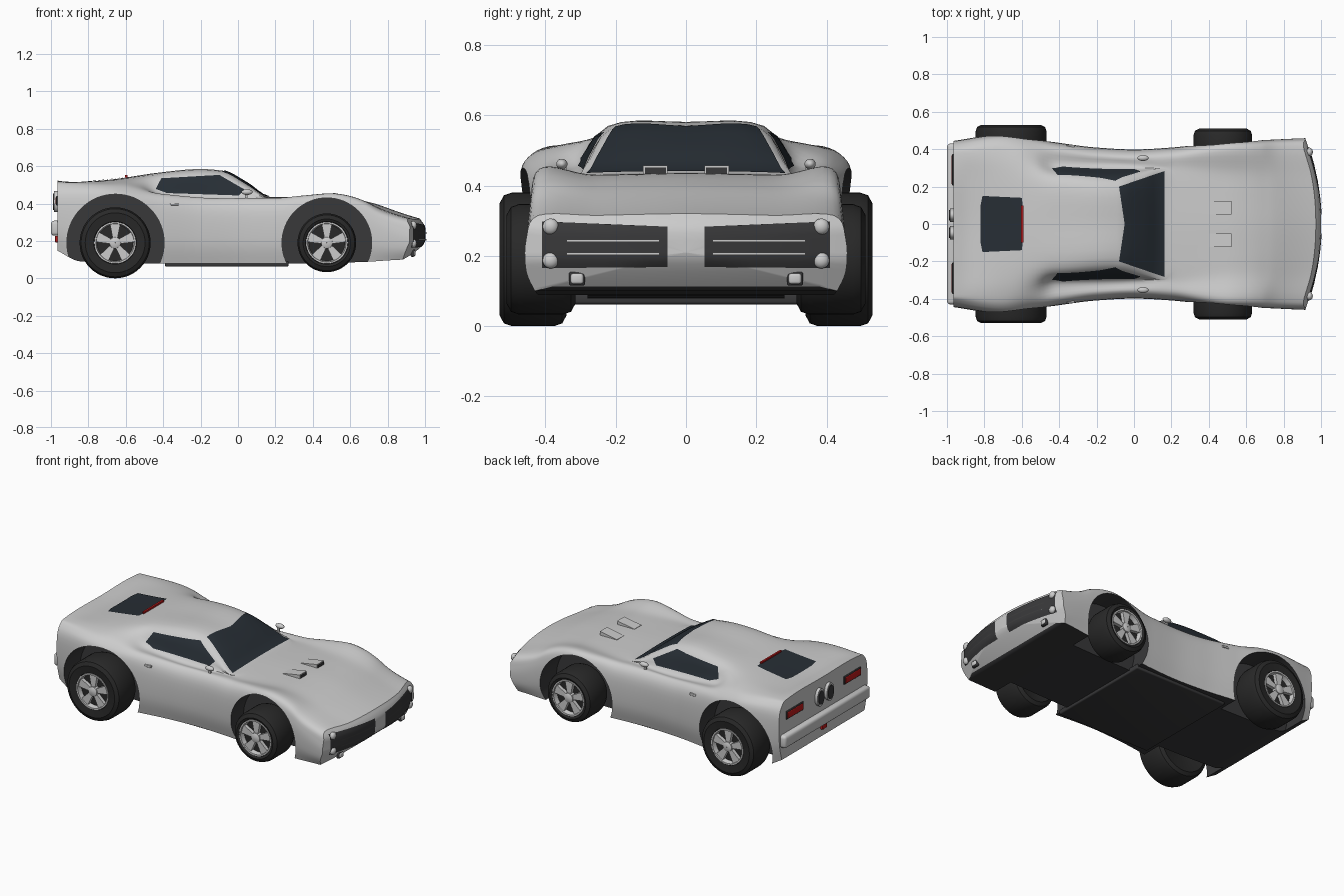
import bpy, bmesh, math
from mathutils import Vector, Matrix
from mathutils.bvhtree import BVHTree

if "Cube" in bpy.data.objects:
    bpy.data.objects.remove(bpy.data.objects["Cube"])


def material(name, rgb):
    m = bpy.data.materials.new(name)
    m.diffuse_color = (*rgb, 1)
    m.use_nodes = True
    m.node_tree.nodes["Principled BSDF"].inputs["Base Color"].default_value = m.diffuse_color
    return m


GREY = material("grey", (0.8, 0.8, 0.8))
DARK = material("dark_trim", (0.04, 0.04, 0.042))
TYRE = material("rubber", (0.022, 0.022, 0.022))
GLASS = material("dark_glass", (0.02, 0.027, 0.035))
RED = material("red_lamp", (0.5, 0.01, 0.01))


def finish(name, bm, mats, angle=35, recalc=True):
    if recalc:
        bmesh.ops.recalc_face_normals(bm, faces=bm.faces)
    me = bpy.data.meshes.new(name)
    bm.to_mesh(me)
    bm.free()
    for m in mats:
        me.materials.append(m)
    ob = bpy.data.objects.new(name, me)
    bpy.context.collection.objects.link(ob)
    bpy.ops.object.select_all(action='DESELECT')
    ob.select_set(True)
    bpy.context.view_layer.objects.active = ob
    bpy.ops.object.shade_smooth_by_angle(angle=math.radians(angle))
    return ob


def curve(*k):
    """Smooth curve through (x, value) points without overshoot."""
    s = [(b[1] - a[1]) / (b[0] - a[0]) for a, b in zip(k, k[1:])]
    t = [s[0]] + [2 * p * q / (p + q) if p * q > 0 else 0 for p, q in zip(s, s[1:])] + [s[-1]]

    def f(x):
        i = max(j for j in range(len(k) - 1) if j == 0 or k[j][0] <= x)
        h = k[i + 1][0] - k[i][0]
        u = (x - k[i][0]) / h
        return (k[i][1] * (1 + 2 * u) * (1 - u) ** 2 + t[i] * h * u * (1 - u) ** 2
                + k[i + 1][1] * u * u * (3 - 2 * u) + t[i + 1] * h * u * u * (u - 1))
    return f


# Body lines along the length: side, floor, shoulder, cabin base, roof edge, centre
side_y = curve((-.97, .44), (-.7, .475), (-.4, .43), (-.2, .405), (0, .395), (.2, .405), (.5, .44), (.7, .445), (1, .455))
floor_z = curve((-.97, .15), (-.84, .09), (-.4, .078), (.2, .078), (.7, .088), (1, .10))
belt_z = curve((-.97, .50), (-.7, .487), (-.4, .447), (-.1, .425), (.2, .425), (.35, .44), (.5, .453), (.7, .41), (.85, .36), (1, .315))
base_y = curve((-.97, .36), (-.6, .36), (-.42, .31), (0, .30), (.2, .30), (.5, .28), (1, .26))
base_z = curve((-.97, .515), (-.65, .515), (-.53, .50), (-.42, .455), (-.1, .43), (.17, .425), (.5, .432), (.75, .393), (1, .315))
roof_y = curve((-.97, .22), (-.4, .23), (-.1, .215), (.05, .245), (.16, .275), (.22, .2), (1, .13))
roof_z = curve((-.97, .523), (-.88, .513), (-.7, .525), (-.45, .552), (-.2, .57), (-.08, .56), (.05, .495), (.17, .431), (.5, .432), (.75, .398), (1, .318))
top_z = curve((-.97, .52), (-.88, .508), (-.7, .525), (-.45, .56), (-.2, .581), (-.08, .573), (.05, .51), (.17, .436), (.5, .435), (.75, .402), (1, .32))


def section(x, n=5):
    w, zb, zs = side_y(x), floor_z(x), belt_z(x)
    p = [(w - .025, zb), (w, zb + .4 * (zs - .07 - zb)), (w, zs - .07), (w - .035, zs),
         (base_y(x), base_z(x)), (roof_y(x), roof_z(x)), (0, top_z(x))]
    p = [Vector(q) for q in [p[0]] + p + [(-p[5][0], p[5][1])]]
    half = []
    for a, b, c, d in zip(p, p[1:], p[2:], p[3:]):
        for j in range(n):
            u = j / n
            half.append(.5 * (2 * b + (c - a) * u + (2 * a - 5 * b + 4 * c - d) * u * u
                              + (3 * b - a - 3 * c + d) * u ** 3))
    return half + [p[-2]] + [Vector((-q.x, q.y)) for q in reversed(half)]


def warp(x, y, z):
    f = min(1, max(0, (x - .6) / .4))
    f = f * f * (3 - 2 * f)
    return (x - f * (.4 * y * y + .5 * max(0, .19 - z) + .7 * max(0, z - .28)), y, z)


# Body shell: lofted sections with concentric rings closing both ends
bm = bmesh.new()
N = 90
stations = [(-.965, s) for s in (.02, .35, .7)] + [(-.965 + 1.965 * i / N, 1) for i in range(N + 1)] \
    + [(1, s) for s in (.88, .7, .5, .3, .02)]
rings = []
for x, s in stations:
    zc = .3 if x < 0 else .21
    rings.append([bm.verts.new(warp(x, q.x * s, zc + (q.y - zc) * s)) for q in section(x)])
for (x, s), r, q in zip(stations, rings, rings[1:]):
    for i in range(len(r)):
        j = (i + 1) % len(r)
        f = bm.faces.new((r[i], r[j], q[j], q[i]))
        if j == 0 and s == 1 and x < 1:
            f.material_index = 1
bm.faces.new(rings[0])
bm.faces.new(rings[-1])
body = finish("body_shell", bm, [GREY, DARK])

# Wheel arches cut out of the body
for wx, r in ((-.655, .26), (.475, .24)):
    for s in (-1, 1):
        bm = bmesh.new()
        bmesh.ops.create_cone(bm, cap_ends=True, segments=64, radius1=r, radius2=r, depth=.36,
                              matrix=Matrix.Translation((wx, s * .46, .19)) @ Matrix.Rotation(math.pi / 2, 4, 'X'))
        for f in bm.faces:
            f.material_index = 1
        cutter = finish("arch_cutter", bm, [GREY, DARK])
        cutter.hide_render = True
        mod = body.modifiers.new("arch", 'BOOLEAN')
        mod.operation, mod.solver, mod.object = 'DIFFERENCE', 'EXACT', cutter
        bpy.context.view_layer.objects.active = body
        bpy.ops.object.modifier_apply(modifier=mod.name)
        bpy.data.objects.remove(cutter)
bpy.ops.object.select_all(action='DESELECT')
body.select_set(True)
bpy.ops.object.shade_smooth_by_angle(angle=math.radians(35))
tree = BVHTree.FromObject(body, bpy.context.evaluated_depsgraph_get())

VIEWS = {'top': (lambda u, v: (u, v, 2), (0, 0, -1)), 'right': (lambda u, v: (u, -2, v), (0, 1, 0)),
         'left': (lambda u, v: (u, 2, v), (0, -1, 0)), 'front': (lambda u, v: (2, u, v), (-1, 0, 0))}


def hit(view, u, v):
    place, d = VIEWS[view]
    o = Vector(place(u, v))
    return tree.ray_cast(o, Vector(d))[0] or tree.find_nearest(o)[0]


def patch(name, view, a, b, mat, off=.004, n=8):
    """Panel ruled between polylines a and b, laid onto the body."""
    bm, rows = bmesh.new(), []
    d = Vector(VIEWS[view][1])
    for i in range((len(a) - 1) * n + 1):
        k = min(i // n, len(a) - 2)
        t = i / n - k
        p, q = (Vector(c[k]).lerp(Vector(c[k + 1]), t) for c in (a, b))
        rows.append([bm.verts.new(hit(view, *p.lerp(q, j / n)) - d * off) for j in range(n + 1)])
    for r, q in zip(rows, rows[1:]):
        for i in range(n):
            bm.faces.new((r[i], r[i + 1], q[i + 1], q[i]))
    bm.normal_update()
    if sum(f.normal.dot(d) for f in bm.faces) > 0:
        bmesh.ops.reverse_faces(bm, faces=bm.faces)
    return finish(name, bm, [mat], recalc=False)


def box(name, c, size, mat, bevel=0):
    bm = bmesh.new()
    bmesh.ops.create_cube(bm, size=1, matrix=Matrix.Translation(c) @ Matrix.Diagonal((*size, 1)))
    if bevel:
        bmesh.ops.bevel(bm, geom=bm.edges[:], offset=bevel, segments=3, profile=.5, affect='EDGES')
    return finish(name, bm, [mat])


def ball(name, c, size, mat=GREY):
    bm = bmesh.new()
    bmesh.ops.create_uvsphere(bm, u_segments=20, v_segments=12, radius=1,
                              matrix=Matrix.Translation(c) @ Matrix.Diagonal((*size, 1)))
    return finish(name, bm, [mat])


def lathe(bm, prof, c, s, n=48):
    """Revolve (radius, offset) points about the axle."""
    rs = [[bm.verts.new((c[0] + r * math.cos(a), s * y, c[1] + r * math.sin(a)))
           for a in (2 * math.pi * i / n for i in range(n))] for r, y in prof]
    for p, q in zip(rs, rs[1:]):
        for i in range(n):
            bm.faces.new((p[i], p[i - 1], q[i - 1], q[i]))


# Glass
patch("windshield", 'top', [(.162, -.283), (.162, 0), (.162, .283)], [(-.08, -.2), (-.05, 0), (-.08, .2)], GLASS)
patch("rear_window", 'top', [(-.6, -.14), (-.595, -.1), (-.595, .1), (-.6, .14)],
      [(-.81, -.15), (-.82, -.1), (-.82, .1), (-.81, .15)], GLASS)
box("high_brake_lamp", (-.597, 0, top_z(-.597)), (.012, .2, .024), RED)
# Floor pan
box("floor_pan", (-.06, 0, .078), (.66, .7, .032), DARK, .008)
# Rear bumper, exhausts and lamps
box("rear_bumper", (-.97, 0, .268), (.06, .86, .08), GREY, .018)
box("bumper_lamp", (-.968, 0, .21), (.02, .05, .035), RED, .004)

for s in (-1, 1):
    patch("side_window", 'left' if s > 0 else 'right', [(-.44, .478), (-.38, .456), (.005, .443)],
          [(-.41, .535), (-.1, .553), (.035, .475)], GLASS)
    # Exhaust outlets and tail lamps
    for nm, k, x, m in (("exhaust_rim", 1, -.972, GREY), ("exhaust_hole", .78, -.976, DARK)):
        bm = bmesh.new()
        bmesh.ops.create_cone(bm, cap_ends=True, segments=32, radius1=1, radius2=1, depth=.024,
                              matrix=Matrix.Translation((x, s * .048, .41)) @ Matrix.Diagonal((1, .036 * k, .056 * k, 1))
                              @ Matrix.Rotation(math.pi / 2, 4, 'Y'))
        finish(nm, bm, [m])
    box("tail_lamp_frame", (-.965, s * .29, .415), (.014, .17, .052), DARK, .004)
    box("tail_lamp", (-.969, s * .29, .415), (.014, .155, .038), RED, .004)
    # Grille, slats and head lamps
    patch("grille", 'front', [(s * .052, .168), (s * .41, .165)], [(s * .052, .283), (s * .41, .298)], DARK)
    for z in (.206, .243):
        patch("grille_slat", 'front', [(s * .075, z - .003), (s * .34, z - .003)],
              [(s * .075, z + .003), (s * .34, z + .003)], GREY, .012)
    for z in (.187, .283):
        ball("head_lamp", hit('front', s * .385, z), (.018, .023, .023))
    p = hit('front', s * .31, .135)
    box("fog_lamp_frame", p, (.022, .046, .04), DARK, .007)
    box("fog_lamp", p + Vector((.005, 0, 0)), (.022, .036, .03), GREY, .007)
    # Hood scoops
    bm = bmesh.new()
    v = [bm.verts.new((x, s * y, z)) for y in (.052, .122) for x, z in ((.4, .436), (.4, .42), (.52, .42), (.52, .457))]
    for f in ((0, 1, 2, 3), (4, 5, 6, 7), (0, 3, 7, 4), (0, 1, 5, 4), (1, 2, 6, 5), (3, 2, 6, 7)):
        bm.faces.new([v[i] for i in f])
    finish("hood_scoop", bm, [GREY])
    box("scoop_opening", (.52, s * .087, .441), (.004, .06, .02), DARK)
    # Door mirrors and handles
    ball("door_mirror", (.048, s * .353, .461), (.03, .016, .015))
    box("mirror_stem", (.045, s * .345, .438), (.014, .01, .03), GREY)
    box("door_handle", hit('left' if s > 0 else 'right', -.34, .397), (.045, .014, .014), GREY, .004)

    # Wheels: tyre, rim ring, hub and five wedge spokes
    for nm, wx, R, y0, y1 in (("rear", -.657, .19, .34, .53), ("front", .475, .157, .315, .51)):
        c = (wx, .19)
        bm = bmesh.new()
        lathe(bm, [(.001, y0 + .03), (R * .6, y0 + .01), (R - .03, y0), (R - .008, y0 + .012), (R, y0 + .035), (R, y1 - .035),
                   (R - .008, y1 - .012), (R - .03, y1), (.114, y1 - .006), (.11, y1 - .035), (.001, y1 - .035)], c, s)
        finish(nm + "_tyre", bm, [TYRE])
        bm = bmesh.new()
        lathe(bm, [(.112, y1 - .035), (.112, y1 - .004), (.103, y1 - .004), (.097, y1 - .034)], c, s)
        lathe(bm, [(.032, y1 - .034), (.03, y1 - .006), (.02, y1 - .001), (.001, y1)], c, s, 24)
        for i in range(5):
            a = math.pi / 2 + i * math.tau / 5
            ca, sa = math.cos(a), math.sin(a)
            v = [bm.verts.new((wx + r * ca - t * h * sa, s * y, .19 + r * sa + t * h * ca))
                 for y in (y1 - .034, y1 - .012) for r, h, t in ((.02, .012, -1), (.102, .028, -1), (.102, .028, 1), (.02, .012, 1))]
            for f in ((0, 1, 2, 3), (4, 5, 6, 7), (0, 1, 5, 4), (1, 2, 6, 5), (2, 3, 7, 6), (3, 0, 4, 7)):
                bm.faces.new([v[k] for k in f])
        finish(nm + "_rim", bm, [GREY])
